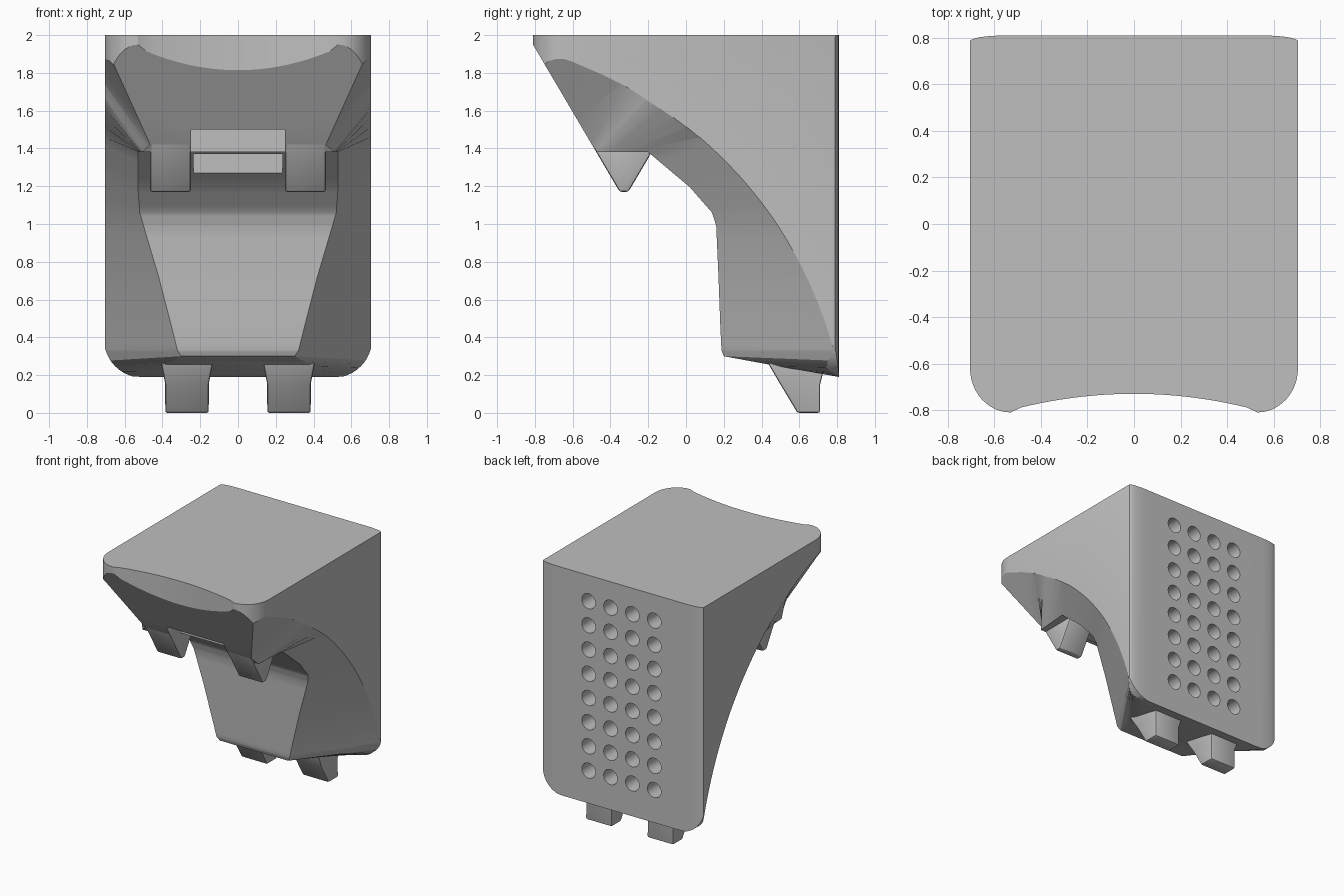
import bpy, bmesh, math
from mathutils import Matrix, Vector

cube = bpy.data.objects.get("Cube")
if cube:
    bpy.data.objects.remove(cube, do_unlink=True)

GREY = (0.52, 0.52, 0.52, 1.0)
mat = bpy.data.materials.new("plain grey")
mat.use_nodes = True
mat.diffuse_color = GREY
bsdf = next(n for n in mat.node_tree.nodes if n.type == 'BSDF_PRINCIPLED')
bsdf.inputs["Base Color"].default_value = GREY


def finish(name, bm):
    bmesh.ops.recalc_face_normals(bm, faces=bm.faces)
    mesh = bpy.data.meshes.new(name)
    bm.to_mesh(mesh)
    bm.free()
    mesh.materials.append(mat)
    ob = bpy.data.objects.new(name, mesh)
    bpy.context.collection.objects.link(ob)
    return ob


def prism(name, outline, place, lo, hi):
    """Extrude a 2D outline; place(a, b, t) maps it into space."""
    bm = bmesh.new()
    ends = [[bm.verts.new(place(a, b, t)) for a, b in outline] for t in (lo, hi)]
    for ring in ends:
        bm.faces.new(ring)
    n = len(outline)
    for i in range(n):
        j = (i + 1) % n
        bm.faces.new((ends[0][i], ends[0][j], ends[1][j], ends[1][i]))
    return finish(name, bm)


def box(name, x, y0, y1, z0, z1):
    return prism(name, [(-x, y0), (x, y0), (x, y1), (-x, y1)],
                 lambda a, b, t: (a, b, t), z0, z1)


def corner(cx, cy, rx, ry, a0, a1, steps=12):
    angles = [math.radians(a0 + (a1 - a0) * i / steps) for i in range(steps + 1)]
    return [(cx + rx * math.cos(a), cy + ry * math.sin(a)) for a in angles]


def activate(ob):
    bpy.ops.object.select_all(action='DESELECT')
    ob.select_set(True)
    bpy.context.view_layer.objects.active = ob


def boolean(ob, cutter, operation):
    cutter.hide_render = True
    m = ob.modifiers.new("cut", 'BOOLEAN')
    m.operation, m.solver, m.object = operation, 'EXACT', cutter
    activate(ob)
    bpy.ops.object.modifier_apply(modifier=m.name)
    bpy.data.objects.remove(cutter, do_unlink=True)


def smooth(ob, degrees=25):
    activate(ob)
    bpy.ops.object.shade_smooth_by_angle(angle=math.radians(degrees))


# Underside loft: centre profile (y, z), half width, and angle on the side arc
stations = [
    (-0.81, 1.95, 0.705, 75), (-0.498, 1.42, 0.465, 62),
    (-0.47, 1.38, 0.51, 58), (-0.2, 1.38, 0.53, 49),
    (0.02, 1.195, 0.53, 42), (0.138, 1.06, 0.52, 36),
    (0.16, 0.99, 0.50, 33), (0.172, 0.72, 0.42, 25.4),
    (0.182, 0.45, 0.35, 18.1), (0.188, 0.33, 0.32, 15),
    (0.2, 0.30, 0.30, 13.5), (0.5, 0.245, 0.40, 12.5),
    (0.8, 0.192, 0.50, 11.5)]
SIDE = 0.72


def side_arc(angle):
    a = math.radians(angle)
    return -1.403 + 2.286 * math.cos(a), -0.259 + 2.286 * math.sin(a)


rows = [((-0.9, 2.103), 0.71, (-0.9, 2.103))]
STEPS = 4
for s, e in zip(stations, stations[1:]):
    for i in range(STEPS):
        y, z, w, a = (p + (q - p) * i / STEPS for p, q in zip(s, e))
        rows.append(((y, z), w, side_arc(a)))
y, z, w, a = stations[-1]
rows.append(((y, z), w, side_arc(a)))
rows.append(((0.9, 0.174), 0.53, (0.9, 0.174)))

bm = bmesh.new()
grid = []
for inner, w, outer in rows:
    grid.append([bm.verts.new((x, *p)) for x, p in
                 ((-SIDE, outer), (-w, inner), (w, inner), (SIDE, outer))])
for r0, r1 in zip(grid, grid[1:]):
    for c in range(3):
        bm.faces.new((r0[c], r0[c + 1], r1[c + 1], r1[c]))
back = [bm.verts.new((x, 0.9, 2.103)) for x in (-SIDE, SIDE)]
bm.faces.new([r[0] for r in grid] + [back[0]])
bm.faces.new([r[3] for r in grid] + [back[1]])
bm.faces.new(grid[0] + [back[1], back[0]])
bm.faces.new(grid[-1] + [back[1], back[0]])
body = finish("body", bm)

# Trim to the plan outline: hollow front edge, rounded corners
half = corner(0.53, -0.62, 0.175, 0.19, -90, 0) + corner(0.56, 0.785, 0.145, 0.025, 0, 90)
hollow = []
for i in range(1, 24):
    x = -0.53 + 1.06 * i / 24
    hollow.append((x, -0.73 - 0.07 * (x / 0.53) ** 2))
plan = half + [(-x, y) for x, y in reversed(half)] + hollow
boolean(body, prism("plan_trim", plan, lambda a, b, t: (a, b, t), 0, 2), 'INTERSECT')

# Trim to the front outline: rounded lower corners
low = corner(0.5, 0.39, 0.21, 0.205, -90, 0) + [(0.71, 2.2)]
front = low + [(-x, z) for x, z in reversed(low)]
boolean(body, prism("front_trim", front, lambda a, b, t: (a, t, b), -1, 1), 'INTERSECT')

# Notch between the upper hooks and the shallow pocket behind it
boolean(body, box("notch", 0.25, -0.75, -0.36, 1.2, 1.5), 'DIFFERENCE')
boolean(body, box("pocket", 0.235, -0.3, -0.07, 1.27, 1.37), 'DIFFERENCE')

# Grid of blind holes in the back
PITCH = 0.192
bm = bmesh.new()
for col in range(4):
    for row in range(8):
        spot = Vector(((col - 1.5) * PITCH, 0.81, 0.45 + row * PITCH))
        bmesh.ops.create_cone(
            bm, cap_ends=True, segments=28, radius1=0.06, radius2=0.06, depth=0.4,
            matrix=Matrix.Translation(spot) @ Matrix.Rotation(math.pi / 2, 4, 'X'))
boolean(body, finish("holes", bm), 'DIFFERENCE')
smooth(body)


# Hooks, in mirrored pairs
def hook(name, profile, x0, x1, flare, flare_z):
    mid = (x0 + x1) / 2

    def place(y, z, x):
        k = flare if z > flare_z else 1
        return (mid + (x - mid) * k, y, z)
    ob = prism(name, profile, place, x0, x1)
    bev = ob.modifiers.new("soft_edges", 'BEVEL')
    bev.width, bev.segments = 0.012, 2
    bev.limit_method, bev.angle_limit = 'ANGLE', math.radians(30)
    activate(ob)
    bpy.ops.object.modifier_apply(modifier=bev.name)
    smooth(ob, 30)


upper = [(-0.545, 1.5), (-0.351, 1.17), (-0.305, 1.17), (-0.19, 1.365),
         (-0.19, 1.5), (-0.4, 1.6)]
lower = [(0.43, 0.27), (0.5, 0.15), (0.59, 0), (0.71, 0), (0.71, 0.15), (0.74, 0.27)]
for label, s in (("left", 1), ("right", -1)):
    hook(label + "_upper_hook", upper, *sorted((s * 0.25, s * 0.465)), 1, 9)
    hook(label + "_lower_hook", lower, *sorted((s * 0.155, s * 0.385)), 1.2, 0.2)
